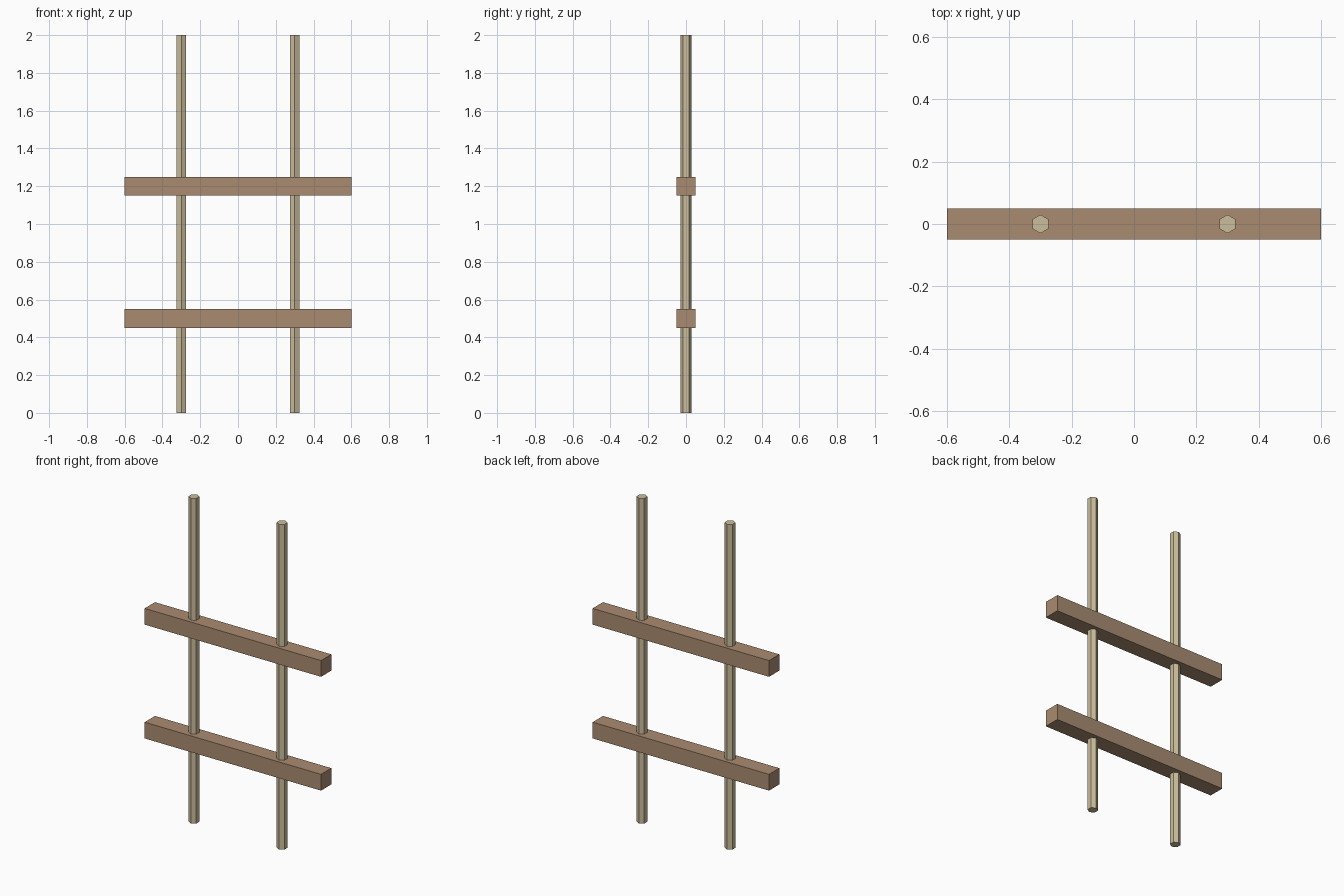
import bpy

if "Cube" in bpy.data.objects:
    bpy.data.objects.remove(bpy.data.objects["Cube"])


def material(name, color):
    m = bpy.data.materials.new(name)
    m.diffuse_color = (*color, 1.0)
    m.use_nodes = True
    m.node_tree.nodes["Principled BSDF"].inputs["Base Color"].default_value = m.diffuse_color
    return m


pale_wood = material("pale_wood", (0.60, 0.51, 0.33))
brown_wood = material("brown_wood", (0.40, 0.26, 0.165))

# Two upright hexagonal poles
for side, x in (("left", -0.3), ("right", 0.3)):
    bpy.ops.mesh.primitive_cylinder_add(vertices=6, radius=0.03, depth=2.0,
                                        location=(x, 0, 1.0))
    pole = bpy.context.object
    pole.name = side + "_pole"
    pole.data.materials.append(pale_wood)

# Two square crossbars that the poles pass through
for level, z in (("lower", 0.5), ("upper", 1.2)):
    bpy.ops.mesh.primitive_cube_add(size=1, location=(0, 0, z))
    bar = bpy.context.object
    bar.name = level + "_crossbar"
    bar.scale = (1.2, 0.1, 0.1)
    bpy.ops.object.transform_apply(location=False, rotation=False, scale=True)
    bar.data.materials.append(brown_wood)
